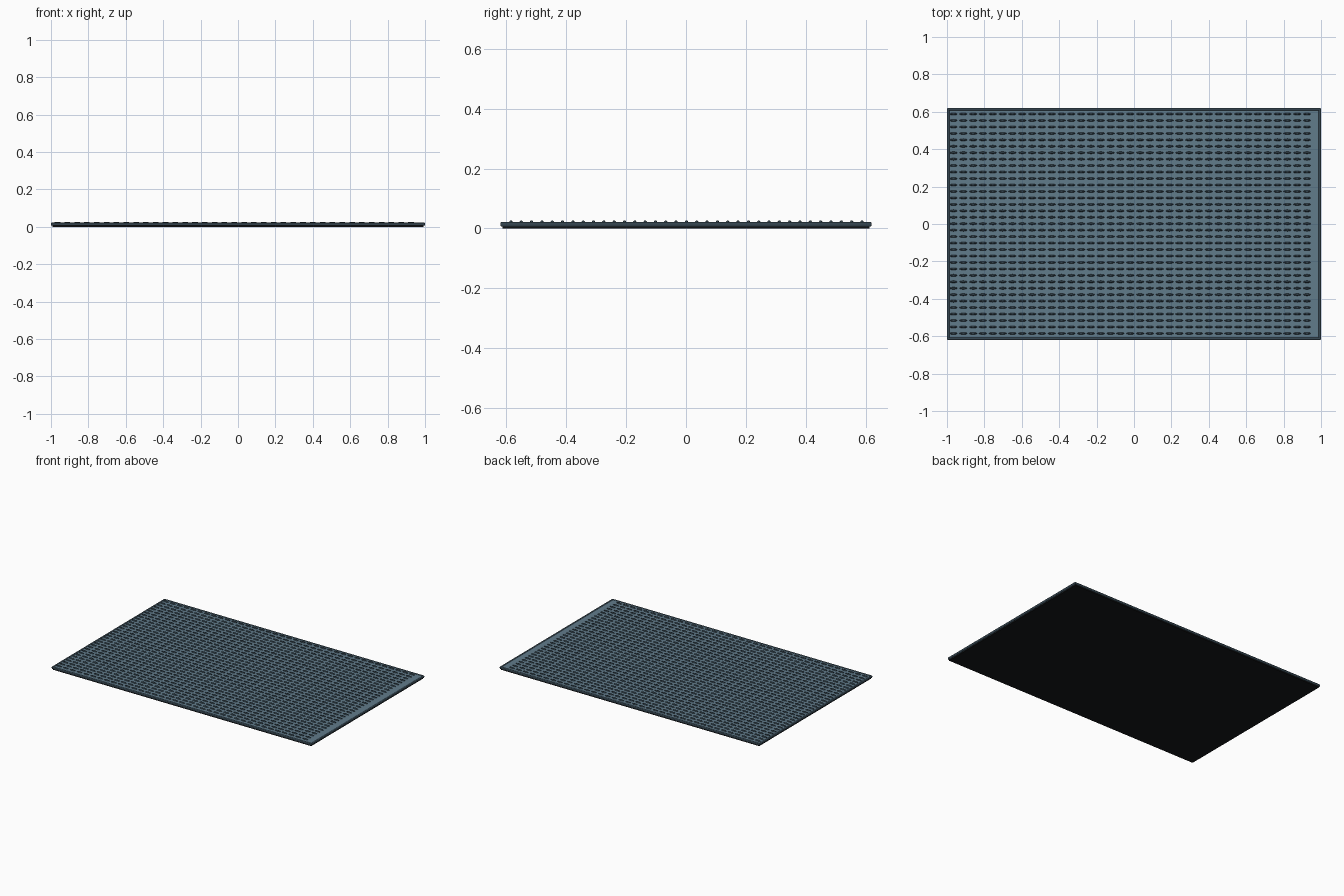
import bpy, bmesh
from mathutils import Matrix

if "Cube" in bpy.data.objects:
    bpy.data.objects.remove(bpy.data.objects["Cube"])


def material(name, color):
    m = bpy.data.materials.new(name)
    m.diffuse_color = (*color, 1)
    m.use_nodes = True
    m.node_tree.nodes["Principled BSDF"].inputs["Base Color"].default_value = m.diffuse_color
    return m


blue = material("slate_blue", (0.12, 0.20, 0.26))
dark = material("dark_slate", (0.035, 0.06, 0.08))
black = material("black_rubber", (0.008, 0.009, 0.01))


def add_object(name, bm, mat, location=(0, 0, 0), smooth=False):
    me = bpy.data.meshes.new(name)
    bm.to_mesh(me)
    bm.free()
    me.materials.append(mat)
    for p in me.polygons:
        p.use_smooth = smooth
    o = bpy.data.objects.new(name, me)
    o.location = location
    bpy.context.collection.objects.link(o)
    return o


def slab(name, sx, sy, z0, z1, mat, bevel=0.0, x=0, y=0):
    bm = bmesh.new()
    bmesh.ops.create_cube(bm, size=1, matrix=Matrix.Diagonal((sx, sy, z1 - z0, 1)))
    o = add_object(name, bm, mat, (x, y, (z0 + z1) / 2))
    if bevel:
        b = o.modifiers.new("round", 'BEVEL')
        b.width, b.segments = bevel, 3
    return o


# Rubber backing and main mat body
slab("backing", 1.985, 1.228, 0.0, 0.007, black)
slab("mat_body", 1.99, 1.23, 0.005, 0.02, blue, 0.004)

# Rounded edge binding
for s, n in ((-1, "front"), (1, "back")):
    slab("binding_" + n, 2.0, 0.014, 0.006, 0.022, dark, 0.005, y=s * 0.613)
for s, n in ((-1, "left"), (1, "right")):
    slab("binding_" + n, 0.014, 1.24, 0.006, 0.022, dark, 0.005, x=s * 0.993)

# Woven texture: one small elongated ridge repeated over a grid
bm = bmesh.new()
bmesh.ops.create_uvsphere(bm, u_segments=10, v_segments=6, radius=1,
                          matrix=Matrix.Diagonal((0.021, 0.006, 0.007, 1)))
weave = add_object("weave_ridges", bm, dark, (-0.965, -0.585, 0.02), True)
for label, count, step in (("columns", 37, (0.0525, 0, 0)), ("rows", 35, (0, 0.0345, 0))):
    a = weave.modifiers.new(label, 'ARRAY')
    a.count = count
    a.use_relative_offset = False
    a.use_constant_offset = True
    a.constant_offset_displace = step
